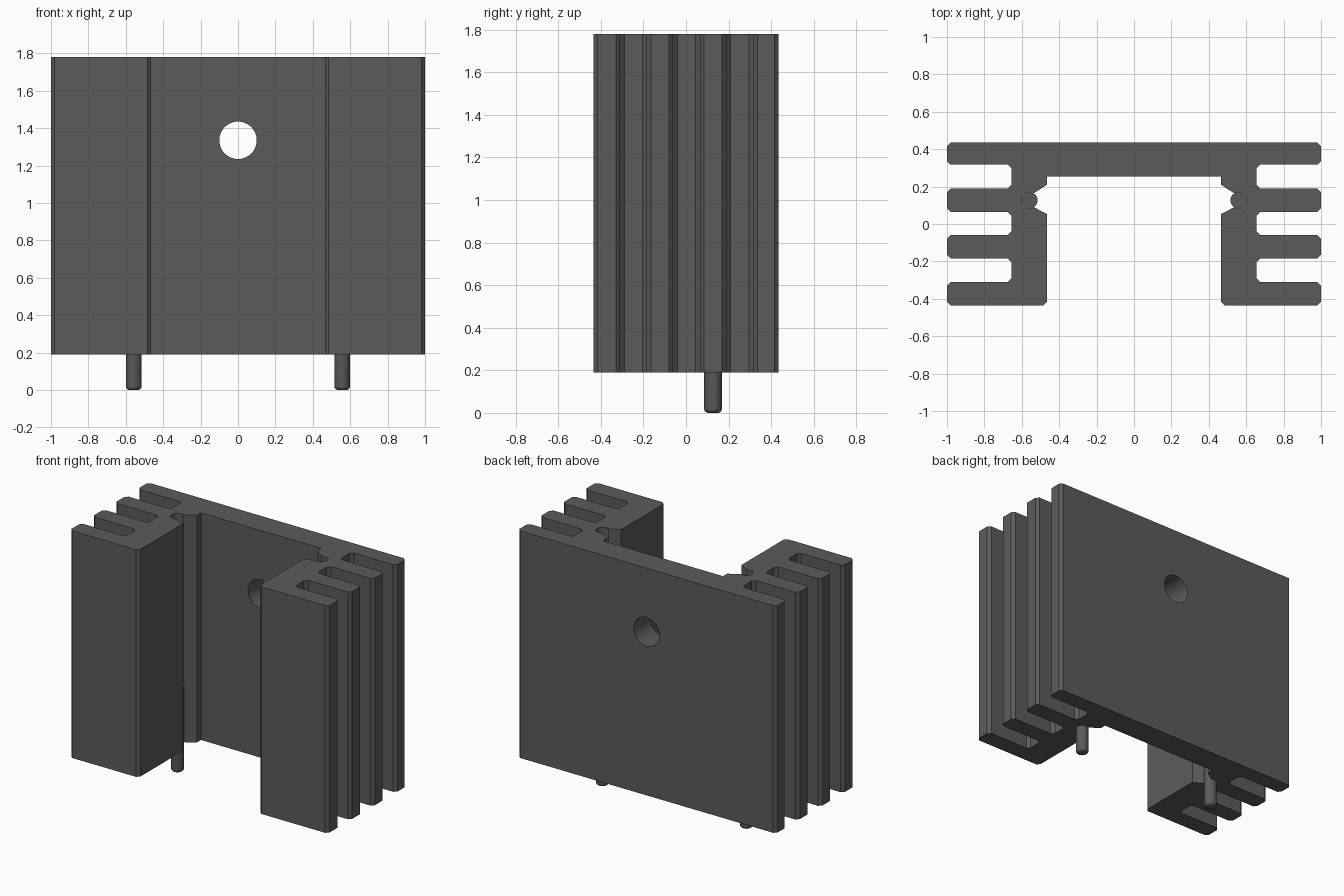
import bpy, bmesh, math
from mathutils import Matrix

cube = bpy.data.objects.get("Cube")
if cube:
    bpy.data.objects.remove(cube, do_unlink=True)

BASE, TOP = 0.19, 1.78
PIN_X, PIN_Y, PIN_R = 0.557, 0.127, 0.043
FIN_TIP, FIN_ROOT, LEG_X, CH = 1.0, 0.655, 0.465, 0.02


def material(name, colour):
    mat = bpy.data.materials.new(name)
    mat.use_nodes = True
    mat.diffuse_color = colour
    mat.node_tree.nodes["Principled BSDF"].inputs["Base Color"].default_value = colour
    return mat


grey = material("dark grey metal", (0.105, 0.105, 0.105, 1))


def add_object(name, bm):
    bmesh.ops.recalc_face_normals(bm, faces=bm.faces)
    mesh = bpy.data.meshes.new(name)
    bm.to_mesh(mesh)
    bm.free()
    mesh.materials.append(grey)
    ob = bpy.data.objects.new(name, mesh)
    bpy.context.collection.objects.link(ob)
    return ob


def smooth(ob):
    bpy.ops.object.select_all(action='DESELECT')
    ob.select_set(True)
    bpy.context.view_layer.objects.active = ob
    bpy.ops.object.shade_smooth_by_angle(angle=math.radians(35))


def half_profile():
    """Left half of the extrusion outline, from the back edge round to the channel."""
    fins = [(0.435, 0.317), (0.19, 0.065), (-0.06, -0.185), (-0.31, -0.435)]
    pts = []
    for i, (back, front) in enumerate(fins):
        # Chamfered slot root, then chamfered fin tip
        if i > 0:
            pts += [(FIN_ROOT, back + CH), (FIN_ROOT + CH, back)]
        pts += [(FIN_TIP - CH, back), (FIN_TIP, back - CH),
                (FIN_TIP, front + CH), (FIN_TIP - CH, front)]
        if i < len(fins) - 1:
            pts += [(FIN_ROOT + CH, front), (FIN_ROOT, front - CH)]
    # Leg front corner and flared mouth of the pin groove
    pts += [(LEG_X + CH, -0.435), (LEG_X, -0.435 + CH), (LEG_X, 0.053)]
    # Round pin groove
    for i in range(17):
        a = math.radians(-120 + 15 * i)
        pts.append((PIN_X + PIN_R * math.cos(a), PIN_Y + PIN_R * math.sin(a)))
    pts += [(LEG_X, 0.21), (LEG_X, 0.255)]
    return pts


# Finned body: mirrored outline, extruded upward
half = half_profile()
outline = half + [(-x, y) for x, y in reversed(half)]
bm = bmesh.new()
face = bm.faces.new([bm.verts.new((x, y, BASE)) for x, y in outline])
ext = bmesh.ops.extrude_face_region(bm, geom=[face])
bmesh.ops.translate(bm, vec=(0, 0, TOP - BASE),
                    verts=[v for v in ext["geom"] if isinstance(v, bmesh.types.BMVert)])
body = add_object("finned_body", bm)

# Round mounting hole through the back plate
bm = bmesh.new()
bmesh.ops.create_cone(bm, cap_ends=True, segments=48, radius1=0.1, radius2=0.1, depth=0.5,
                      matrix=Matrix.Translation((0, 0.35, 1.335)) @ Matrix.Rotation(math.pi / 2, 4, 'X'))
cutter = add_object("hole_cutter", bm)
cutter.hide_render = True
cut = body.modifiers.new("mounting hole", 'BOOLEAN')
cut.operation, cut.solver, cut.object = 'DIFFERENCE', 'EXACT', cutter
bpy.ops.object.select_all(action='DESELECT')
body.select_set(True)
bpy.context.view_layer.objects.active = body
bpy.ops.object.modifier_apply(modifier=cut.name)
bpy.data.objects.remove(cutter, do_unlink=True)
smooth(body)
# Keep the chamfers crisp while the round hole and grooves stay smooth
for p in body.data.polygons:
    c = p.center
    in_hole = math.hypot(c.x, c.z - 1.335) < 0.11 and abs(p.normal.y) < 0.1
    in_groove = math.hypot(abs(c.x) - PIN_X, c.y - PIN_Y) < PIN_R + 0.001
    p.use_smooth = in_hole or in_groove

# Solder pins pressed into the grooves, with rounded lower ends
for name, side in (("left_pin", 1), ("right_pin", -1)):
    bm = bmesh.new()
    top, r = 0.6, PIN_R - 0.001
    bmesh.ops.create_cone(bm, cap_ends=True, segments=32, radius1=r, radius2=r, depth=top,
                          matrix=Matrix.Translation((side * PIN_X, PIN_Y, top / 2)))
    rim = [e for e in bm.edges if all(v.co.z < 0.01 for v in e.verts)]
    bmesh.ops.bevel(bm, geom=rim, offset=0.02, segments=4, profile=0.5, affect='EDGES')
    smooth(add_object(name, bm))
